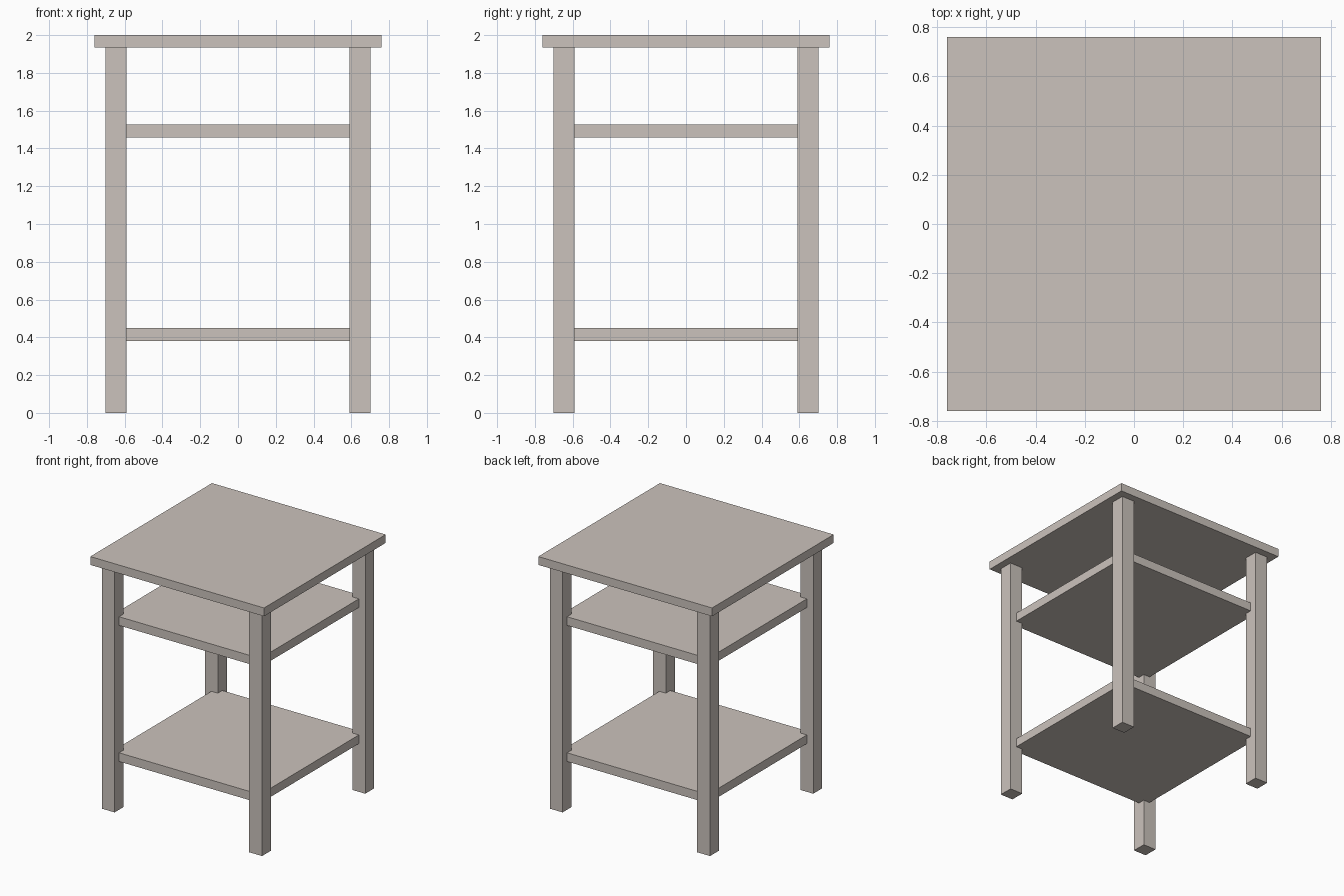
import bpy

if "Cube" in bpy.data.objects:
    bpy.data.objects.remove(bpy.data.objects["Cube"])

# One flat colour for the whole table
wood = bpy.data.materials.new("warm grey wood")
wood.diffuse_color = (0.60, 0.545, 0.505, 1.0)
wood.use_nodes = True
wood.node_tree.nodes["Principled BSDF"].inputs["Base Color"].default_value = wood.diffuse_color


def box(name, x, y, z0, z1, half):
    """Square-section block centred on (x, y) between heights z0 and z1."""
    bpy.ops.mesh.primitive_cube_add(size=2, location=(x, y, (z0 + z1) / 2))
    ob = bpy.context.object
    ob.name = name
    ob.scale = (half, half, (z1 - z0) / 2)
    bpy.ops.object.transform_apply(location=False, rotation=False, scale=True)
    ob.data.materials.append(wood)
    return ob


TOP_UNDERSIDE = 1.934
LEG_CENTRE = 0.645

# Overhanging table top
box("table_top", 0, 0, TOP_UNDERSIDE, 2.0, 0.76)

# Two shelves, let into the middle of the legs
box("upper_shelf", 0, 0, 1.457, 1.526, LEG_CENTRE)
box("lower_shelf", 0, 0, 0.381, 0.45, LEG_CENTRE)

# Four square legs
for sy, depth in ((-1, "front"), (1, "back")):
    for sx, side in ((-1, "left"), (1, "right")):
        box(f"{depth}_{side}_leg", sx * LEG_CENTRE, sy * LEG_CENTRE,
            0.0, TOP_UNDERSIDE, 0.056)
